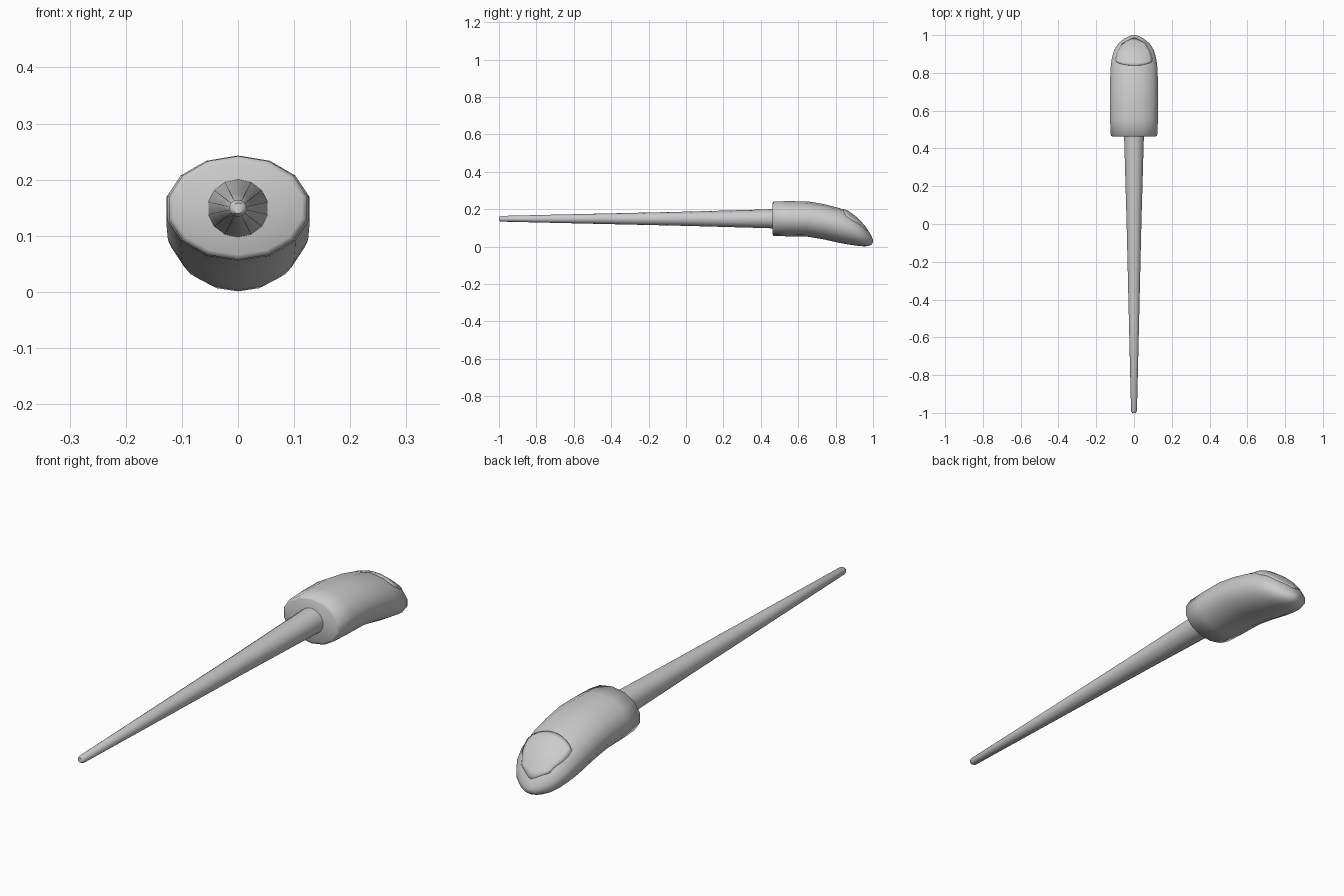
import bpy, bmesh, math

if "Cube" in bpy.data.objects:
    bpy.data.objects.remove(bpy.data.objects["Cube"])

SIDES = 14
# y, half width, bottom z, top z
SECTIONS = [
    (0.463, 0.117, 0.066, 0.233), (0.468, 0.126, 0.057, 0.242),
    (0.55, 0.130, 0.055, 0.243), (0.65, 0.131, 0.053, 0.242),
    (0.74, 0.130, 0.038, 0.227), (0.82, 0.128, 0.020, 0.206),
    (0.87, 0.122, 0.011, 0.187), (0.92, 0.108, 0.004, 0.150),
    (0.955, 0.086, 0.001, 0.112), (0.98, 0.055, 0.005, 0.077),
    (0.994, 0.028, 0.013, 0.052), (1.0, 0.006, 0.025, 0.036),
]


def section_at(y):
    for a, b in zip(SECTIONS, SECTIONS[1:]):
        if y <= b[0]:
            t = (y - a[0]) / (b[0] - a[0])
            return [p + (q - p) * t for p, q in zip(a, b)]
    return SECTIONS[-1]


def point(section, angle, scale=1.0):
    y, w, lo, hi = section
    return (w * scale * math.sin(angle), y,
            (lo + hi) / 2 + (hi - lo) / 2 * scale * math.cos(angle))


def finish(bm, name, angle=40):
    bmesh.ops.recalc_face_normals(bm, faces=bm.faces)
    mesh = bpy.data.meshes.new(name)
    bm.to_mesh(mesh)
    bm.free()
    obj = bpy.data.objects.new(name, mesh)
    bpy.context.collection.objects.link(obj)
    bpy.ops.object.select_all(action='DESELECT')
    obj.select_set(True)
    bpy.context.view_layer.objects.active = obj
    bpy.ops.object.shade_smooth_by_angle(angle=math.radians(angle))
    return obj


def loft(name, sections, angle=40):
    bm = bmesh.new()
    rings = [[bm.verts.new(point(s, 2 * math.pi * i / SIDES))
              for i in range(SIDES)] for s in sections]
    for r, q in zip(rings, rings[1:]):
        for i in range(SIDES):
            j = (i + 1) % SIDES
            bm.faces.new((r[i], r[j], q[j], q[i]))
    bm.faces.new(rings[0])
    bm.faces.new(rings[-1])
    return finish(bm, name, angle)


# Bent fingertip head
loft("fingertip", SECTIONS, 60)

# Tapered handle with a slightly rounded end
loft("shaft", [(y, r, 0.149 - r * 0.95, 0.149 + r * 0.95) for y, r in
               [(-1.0, 0.010), (-0.99, 0.016), (-0.5, 0.028),
                (0.0, 0.040), (0.44, 0.053), (0.48, 0.055)]], 60)

# Nail plate following the top of the fingertip
bm = bmesh.new()
ROWS, COLS = 10, 10
grid = []
for r in range(ROWS + 1):
    t = r / ROWS
    row = []
    for c in range(COLS + 1):
        u = 2 * c / COLS - 1
        y = 0.84 + 0.145 * t + 0.02 * u * u * (1 - t) - 0.03 * u * u * t
        half = math.radians(52) * (0.86 + 0.14 * math.sin(math.pi * min(1, t + 0.2)))
        row.append(bm.verts.new(point(section_at(y), u * half, 1.035)))
    grid.append(row)
for r in range(ROWS):
    for c in range(COLS):
        bm.faces.new((grid[r][c], grid[r][c + 1], grid[r + 1][c + 1], grid[r + 1][c]))
nail = finish(bm, "nail")
solid = nail.modifiers.new("thickness", 'SOLIDIFY')
solid.thickness = 0.008
solid.offset = -1 if nail.data.polygons[0].normal.z > 0 else 1
